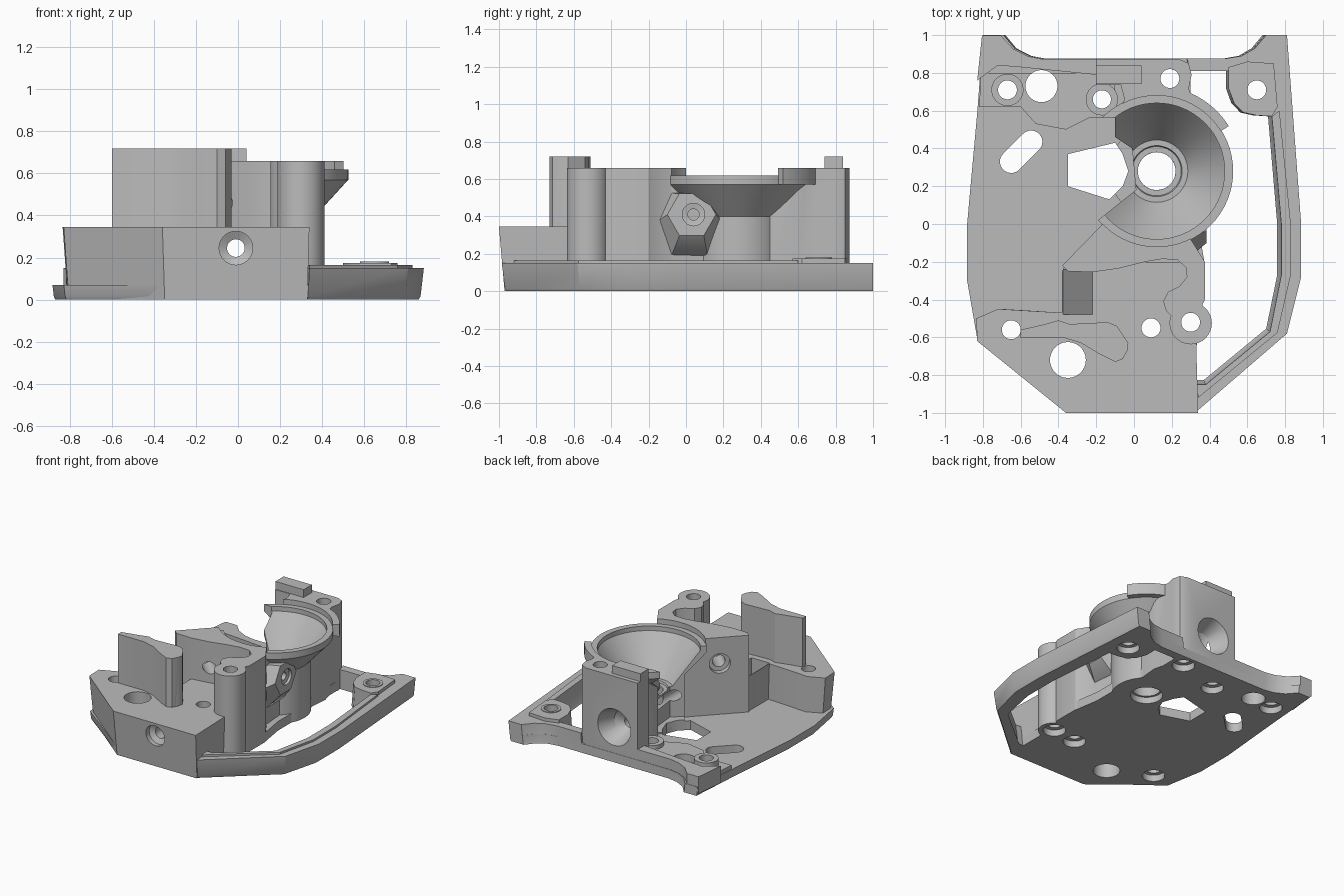
import bpy, bmesh
from math import sin, cos, radians

if "Cube" in bpy.data.objects:
    bpy.data.objects.remove(bpy.data.objects["Cube"])

grey = bpy.data.materials.new("plain grey")
grey.use_nodes = True
grey.diffuse_color = (0.5, 0.5, 0.5, 1)
grey.node_tree.nodes["Principled BSDF"].inputs["Base Color"].default_value = (0.5, 0.5, 0.5, 1)

parts = []
BOWL = (0.12, 0.28)
PLACE = {"z": lambda a, b, h: (a, b, h),
         "y": lambda a, b, h: (a, h, b),
         "x": lambda a, b, h: (h, a, b)}


def finish(name, bm, solid=True):
    bmesh.ops.recalc_face_normals(bm, faces=bm.faces)
    mesh = bpy.data.meshes.new(name)
    bm.to_mesh(mesh)
    bm.free()
    ob = bpy.data.objects.new(name, mesh)
    bpy.context.collection.objects.link(ob)
    if solid:
        parts.append(ob)
    else:
        ob.hide_render = True
    return ob


def skin(bm, loops):
    """Close a stack of equal outlines, given as coordinates."""
    rings = [[bm.verts.new(p) for p in loop] for loop in loops]
    n = len(rings[0])
    for lo, hi in zip(rings, rings[1:]):
        for i in range(n):
            j = (i + 1) % n
            bm.faces.new((lo[i], lo[j], hi[j], hi[i]))
    bm.faces.new(rings[0])
    bm.faces.new(rings[-1])


def drafted(name, pts, levels):
    """Upright outline at (height, scale) levels; only sides and front are drafted."""
    bm = bmesh.new()
    skin(bm, [[(x * s, y * s if y < -.55 else y, z) for x, y in pts] for z, s in levels])
    return finish(name, bm)


def block(name, pts, h0, h1, axis="z", solid=True):
    bm = bmesh.new()
    skin(bm, [[PLACE[axis](a, b, h) for a, b in pts] for h in (h0, h1)])
    return finish(name, bm, solid)


def circle(x, y, r, n=32, a0=0, a1=360):
    steps = n if a1 - a0 == 360 else n - 1
    angles = [radians(a0 + (a1 - a0) * i / steps) for i in range(n)]
    return [(x + r * cos(a), y + r * sin(a)) for a in angles]


def add_rod(bm, stations, axis, n=32):
    """Round or faceted rod through (a, b, radius, position) stations."""
    skin(bm, [[PLACE[axis](x, y, h) for x, y in circle(a, b, r, n)] for a, b, r, h in stations])


def rod(name, stations, axis, solid=False, n=32):
    bm = bmesh.new()
    add_rod(bm, stations, axis, n)
    return finish(name, bm, solid)


def lathe(name, profile, solid=True, n=64):
    """Turn a closed radius/height profile about the bowl axis."""
    bm = bmesh.new()
    rings = []
    for r, z in profile:
        if r == 0:
            rings.append([bm.verts.new((*BOWL, z))] * n)
        else:
            rings.append([bm.verts.new((x, y, z)) for x, y in circle(*BOWL, r, n)])
    for a, b in zip(rings, rings[1:] + rings[:1]):
        for i in range(n):
            j = (i + 1) % n
            quad = list(dict.fromkeys((a[i], a[j], b[j], b[i])))
            if len(quad) > 2:
                bm.faces.new(quad)
    return finish(name, bm, solid)


# Base plate and raised right-hand frame
back_left = [(-.48, .875), (-.56, .89), (-.64, .93), (-.7, 1), (-.81, 1)]
outer_right = [(.34, -.985), (.81, -.58), (.885, -.28), (.885, 0), (.81, 1), (.7, 1),
               (.64, .93), (.57, .89), (.48, .875)]
outline = outer_right + back_left + [(-.84, .6), (-.895, 0), (-.895, -.3), (-.84, -.62), (-.36, -.985)]
corner = [(.5, .81), (.5, .72), (.53, .64), (.58, .59), (.65, .575), (.73, .57)]
inner = [(.3, .81)] + corner + [(.78, 0), (.78, -.27), (.72, -.57), (.38, -.85), (.33, -.85)]
opening = inner + [(.33, -.66), (.36, -.4), (.375, -.22), (.34, 0), (.34, .28), (.3, .5)]

drafted("base_plate", outline, [(0, .972), (.015, .98), (.07, .987)])
drafted("side_frame", outer_right + [(.28, .875)] + inner, [(0, .972), (.015, .982), (.15, 1)])
block("frame_lip", [(.34, -.92), (.76, -.575), (.83, -.27), (.83, 0), (.77, .6)] + inner[6:], .1, .165)
block("right_ear_pad", corner + [(.76, .62), (.74, .85), (.6, .86), (.5, .83)], .1, .175)
block("left_ear", [(-.48, .872), (-.56, .888), (-.64, .928), (-.705, .997), (-.805, .997), (-.83, .76),
                   (-.72, .84), (-.6, .83), (-.2, .79), (-.2, .872)], .02, .15)
block("back_left_floor_step", [(-.82, .62), (-.6, .62), (-.52, .53), (-.36, .5), (-.24, .56),
                               (-.1, .56), (-.1, .8), (-.81, .8)], .02, .1)

# Screw bosses
for name, x, y, r, z in (("left_boss", -.67, .71, .085, .15), ("centre_boss", -.17, .66, .085, .13),
                         ("right_boss", .65, .71, .07, .18)):
    block(name, circle(x, y, r), .02, z)

# Front block with a sloping notch
drafted("front_block", [(-.36, -1), (.34, -1), (.33, -.66), (.33, -.48), (.375, -.4), (.375, -.2),
                        (-.36, -.2), (-.38, -.25), (-.38, -.47), (-.72, -.45), (-.835, -.5),
                        (-.83, -.62)], [(0, .97), (.345, 1)])
notch = block("notch_cutter", [(-.22, .19), (-.22, .4), (-.43, .4)], -.48, -.24, "y", False)

# Tall front panel
block("front_panel", [(-.6, -.6), (-.38, -.6), (-.28, -.63), (-.18, -.69), (-.1, -.73), (-.06, -.715),
                      (-.035, -.67), (-.03, -.63), (-.09, -.54), (-.14, -.52), (-.34, -.53),
                      (-.4, -.51), (-.47, -.53), (-.6, -.56)], .2, .72)

# Tall wall in front of the bowl, and its column
block("front_wall", [(-.38, -.22), (-.35, -.25), (-.22, -.255), (-.08, -.235), (.06, -.2), (.15, -.185),
                     (.23, -.19), (.275, -.23), (.28, -.28), (.24, -.33), (.18, -.36), (.155, -.41),
                     (.17, -.46), (.2, -.49), (.34, -.48), (.375, -.4), (.375, -.2), (.3, -.08),
                     (.28, .2), (.12, .28), (0, .17)], 0, .66)
block("front_column", circle(.3, -.525, .112), 0, .66)

# Bowl, back post and flange
lathe("bowl", [(.1, 0), (.1, .3), (.13, .3), (.135, .315), (.165, .315), (.36, .585), (.36, .62),
               (.405, .62), (.405, .57), (.25, .4), (.25, 0)])
block("back_post", [(-.2, .873), (.24, .873), (.29, .85), (.305, .79), (.29, .72), (.32, .6), (.3, .4),
                    (.1, .4), (-.03, .42), (-.1, .48), (-.08, .6), (-.05, .66), (-.07, .735),
                    (-.2, .735)], 0, .66)
block("bowl_flange", circle(*BOWL, .45, 12, 32, 72) + circle(*BOWL, .37, 12, 72, 32), .57, .66)
block("post_tab", [(-.2, .74), (.04, .74), (.04, .84), (-.2, .84)], .6, .72)

# Faceted side boss
rod("side_boss", [(.01, .31, .18, .2), (.02, .36, .19, .3), (.03, .41, .13, .385)], "x", True, 6)

# Cutters for bowl cavity, open side and frame opening
cavity = lathe("cavity_cutter", [(0, .28), (.15, .28), (.17, .315), (.365, .585), (.365, .61), (.4, .61),
                                 (.4, .8), (0, .8)], False)
gap = block("gap_cutter", [(.01, .18), (-.19, .02), (-.4, .1), (-.4, .56), (-.1, .56), (-.1, .46), (-.01, .4)],
            .08, .9, "z", False)
frame_cut = block("opening_cutter", opening, -.1, .5, "z", False)

# All upright holes in one cutter, with wider mouths underneath
bm = bmesh.new()
for x, y, r, mouth in ((-.67, .71, .05, .08), (-.17, .66, .048, .08), (.19, .77, .05, .08), (.65, .71, .05, .08),
                       (-.65, -.56, .05, .08), (.09, -.55, .05, .08), (.3, -.52, .05, .08), (*BOWL, .1, .115)):
    add_rod(bm, [(x, y, mouth, -.1), (x, y, mouth, .05), (x, y, r, .051), (x, y, r, .9)], "z")
for shape in (circle(-.49, .73, .085), circle(-.35, -.72, .095),
              circle(-.545, .435, .06, 12, -45, 135) + circle(-.65, .33, .06, 12, 135, 315),
              [(-.35, .2), (-.13, .13), (-.06, .2), (-.03, .28), (-.06, .37), (-.1, .43), (-.35, .37)]):
    skin(bm, [[(x, y, z) for x, y in shape] for z in (-.1, .9)])
holes = finish("hole_cutter", bm, False)

# Long bore from front to back, and the side screw passages
bore = rod("bore_cutter", [(-.01, .245, .08, -1.1), (-.01, .245, .08, -.95), (-.01, .245, .042, -.93),
                           (-.01, .245, .042, .7), (0, .26, .09, .74), (0, .27, .15, .9)], "y")
side_bore = rod("side_bore_cutter", [(.04, .41, .03, .22), (.04, .41, .03, .36), (.04, .41, .06, .365),
                                     (.04, .41, .06, .5)], "x")
wall_bore = rod("wall_bore_cutter", [(0, .46, .045, -.3), (0, .46, .045, .05), (0, .46, .075, .052),
                                     (0, .46, .075, .3)], "y")
wall_bore.location = (-.17, -.14, 0)
wall_bore.rotation_euler.z = radians(45)

cutters = [holes, bore, cavity, gap, frame_cut, notch, side_bore, wall_bore]
extra = {"base_plate": [frame_cut], "front_block": [notch], "front_wall": [cavity, gap, wall_bore],
         "bowl": [gap], "back_post": [cavity, gap], "bowl_flange": [cavity],
         "side_boss": [cavity, side_bore]}

for ob in parts:
    for cutter in extra.get(ob.name, []) + [holes, bore]:
        mod = ob.modifiers.new(cutter.name, "BOOLEAN")
        mod.operation = "DIFFERENCE"
        mod.solver = "EXACT"
        mod.object = cutter
bpy.context.view_layer.update()
graph = bpy.context.evaluated_depsgraph_get()
cut_meshes = [bpy.data.meshes.new_from_object(ob.evaluated_get(graph)) for ob in parts]

# Keep the cut shapes, colour and shade them
bpy.ops.object.select_all(action="DESELECT")
for ob, mesh in zip(parts, cut_meshes):
    ob.modifiers.clear()
    ob.data = mesh
    mesh.materials.clear()
    mesh.materials.append(grey)
    for face in mesh.polygons:
        face.material_index = 0
    ob.select_set(True)
for cutter in cutters:
    bpy.data.objects.remove(cutter)
bpy.context.view_layer.objects.active = parts[0]
bpy.ops.object.shade_smooth_by_angle(angle=radians(30))
